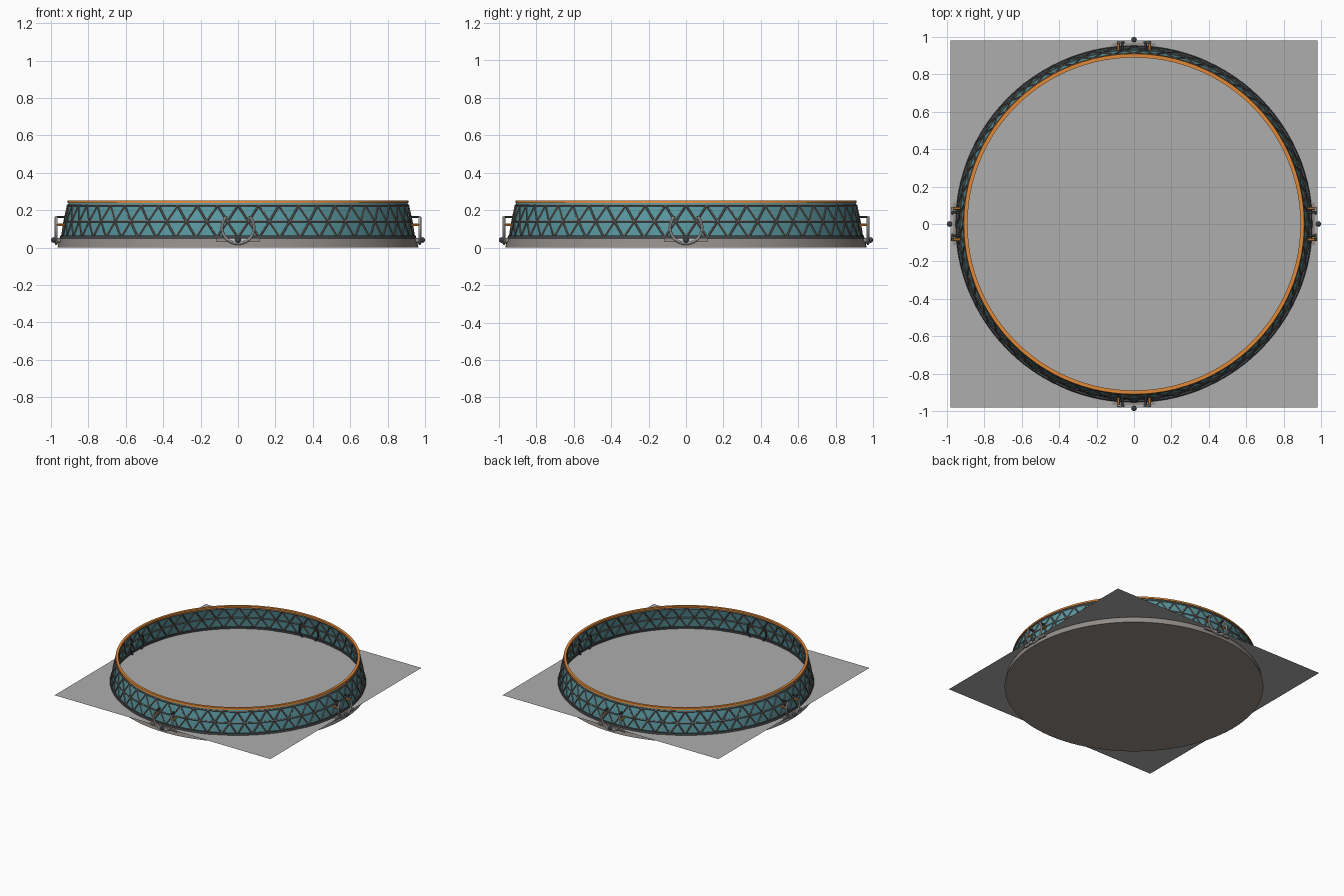
import bpy, bmesh
from math import sin, cos, pi, sqrt, radians
from mathutils import Matrix

if "Cube" in bpy.data.objects:
    bpy.data.objects.remove(bpy.data.objects["Cube"])


def material(name, col):
    m = bpy.data.materials.new(name)
    m.diffuse_color = (*col, 1)
    m.use_nodes = True
    m.node_tree.nodes["Principled BSDF"].inputs["Base Color"].default_value = m.diffuse_color
    return m


TEAL = material("teal_skin", (0.10, 0.31, 0.35))
STRUT = material("strut_metal", (0.16, 0.14, 0.13))
ORANGE = material("orange_trim", (0.75, 0.25, 0.04))
DARK = material("dark_metal", (0.05, 0.055, 0.06))
STONE = material("warm_grey", (0.30, 0.27, 0.25))
PALE = material("pale_metal", (0.55, 0.56, 0.55))
PLATE = material("plate_grey", (0.42, 0.42, 0.42))

CZ, R = -0.03, 0.945           # dome sphere centre height and radius
N = 52                         # triangles around the dome


def dome_r(z):
    return sqrt(R * R - (z - CZ) ** 2)


def polar(r, a, z):
    return (r * cos(a), r * sin(a), z)


def finish(ob, mat, smooth=True):
    ob.data.materials.append(mat)
    bpy.ops.object.select_all(action='DESELECT')
    ob.select_set(True)
    bpy.context.view_layer.objects.active = ob
    if smooth:
        bpy.ops.object.shade_smooth_by_angle(angle=radians(40))
    return ob


def mesh_object(name, bm, mat, smooth=True):
    me = bpy.data.meshes.new(name)
    bm.to_mesh(me)
    bm.free()
    ob = bpy.data.objects.new(name, me)
    bpy.context.collection.objects.link(ob)
    return finish(ob, mat, smooth)


def tubes(name, paths, radius, mat, rot=0.0, res=1):
    """Round rods along (points, cyclic) paths, turned to a mesh."""
    cu = bpy.data.curves.new(name, 'CURVE')
    cu.dimensions = '3D'
    cu.bevel_depth, cu.bevel_resolution, cu.use_fill_caps = radius, res, True
    for pts, cyclic in paths:
        s = cu.splines.new('POLY')
        s.points.add(len(pts) - 1)
        for p, co in zip(s.points, pts):
            p.co = (*co, 1)
        s.use_cyclic_u = cyclic
    ob = bpy.data.objects.new(name, cu)
    bpy.context.collection.objects.link(ob)
    ob.rotation_euler.z = rot
    bpy.ops.object.select_all(action='DESELECT')
    ob.select_set(True)
    bpy.context.view_layer.objects.active = ob
    bpy.ops.object.convert(target='MESH')
    return finish(bpy.context.object, mat)


def lathe(name, profile, mat, closed=False, seg=104):
    bm = bmesh.new()
    rings = [[bm.verts.new(polar(r, 2 * pi * i / seg, z)) for i in range(seg)]
             for r, z in profile]
    pairs = list(zip(rings, rings[1:]))
    if closed:
        pairs.append((rings[-1], rings[0]))
    for a, b in pairs:
        for i in range(seg):
            j = (i + 1) % seg
            bm.faces.new((a[i], a[j], b[j], b[i]))
    return mesh_object(name, bm, mat)


def box(name, lo, hi, mat, rot=0.0):
    bm = bmesh.new()
    bmesh.ops.create_cube(bm, size=1)
    for v in bm.verts:
        v.co = [(l + h) / 2 + c * (h - l) for l, h, c in zip(lo, hi, v.co)]
    bm.transform(Matrix.Rotation(rot, 4, 'Z'))
    return mesh_object(name, bm, mat, False)


def flat_square(name, half, z, mat):
    bm = bmesh.new()
    bm.faces.new([bm.verts.new((x * half, y * half, z))
                  for x, y in ((-1, -1), (1, -1), (1, 1), (-1, 1))])
    return mesh_object(name, bm, mat, False)


# Foundation disc and the thin ground plates
bm = bmesh.new()
bmesh.ops.create_cone(bm, cap_ends=True, segments=96, radius1=0.965,
                      radius2=0.955, depth=0.046,
                      matrix=Matrix.Translation((0, 0, 0.023)))
mesh_object("foundation_disc", bm, STONE)
flat_square("ground_plate", 0.98, 0.048, PLATE)
flat_square("inner_ground_plate", 0.88, 0.05, PLATE)

# Curved wall skin, the lowest band of a dome
lathe("wall_skin", [(dome_r(z), z) for z in (0.05, 0.09, 0.145, 0.2, 0.25)], TEAL)

# Orange top rim and dark foot rail
lathe("top_rim", [(0.89, 0.238), (0.912, 0.238), (0.91, 0.253), (0.89, 0.253)],
      ORANGE, closed=True)
lathe("foot_rail", [(0.928, 0.046), (0.955, 0.046), (0.95, 0.064), (0.928, 0.064)],
      DARK, closed=True)

# Triangulated struts on the wall
levels = [0.055, 0.14, 0.225]


def node(k, i):
    return polar(dome_r(levels[k]), 2 * pi * (i + 0.5 * (k % 2)) / N, levels[k])


paths = [([node(k, i) for i in range(N)], True) for k in range(3)]
for i in range(N):
    for d in (0, 1):
        paths.append(([node(0, i + d), node(1, i)], False))
        paths.append(([node(1, i), node(2, i + d)], False))
tubes("wall_struts", paths, 0.006, STRUT)

# Four open-topped entrance frames, modelled at the front and turned around
HZ, HR = 0.107, 0.085


def hoop(y, r=HR, a0=138, a1=402, n=36):
    return [(r * cos(radians(a0 + (a1 - a0) * t / n)), y,
             HZ + r * sin(radians(a0 + (a1 - a0) * t / n))) for t in range(n + 1)]


for q in range(4):
    rot = q * pi / 2
    tubes(f"entrance_hoop_{q}", [(hoop(-0.972), False)], 0.008, PALE, rot, 2)
    tubes(f"entrance_inner_hoop_{q}", [(hoop(-0.918), False)], 0.007, DARK, rot, 2)
    # rods joining the two hoops
    top = hoop(0)[0]
    tubes(f"entrance_top_rods_{q}",
          [([(s * top[0], -0.975, top[2]), (s * top[0], -0.91, top[2])], False)
           for s in (-1, 1)], 0.007, DARK, rot)
    tubes(f"entrance_orange_rods_{q}",
          [([(s * 0.083, -0.97, 0.123), (s * 0.083, -0.92, 0.123)], False)
           for s in (-1, 1)], 0.008, ORANGE, rot)
    # curved floor of the entrance, flat on top
    bm = bmesh.new()
    arc = [p for p in hoop(-0.974) if p[2] < 0.048]
    front = bm.faces.new([bm.verts.new(p) for p in arc])
    ext = bmesh.ops.extrude_face_region(bm, geom=[front])
    for v in ext["geom"]:
        if isinstance(v, bmesh.types.BMVert):
            v.co.y = -0.90
    bmesh.ops.recalc_face_normals(bm, faces=bm.faces)
    bm.transform(Matrix.Rotation(rot, 4, 'Z'))
    mesh_object(f"entrance_floor_{q}", bm, PALE, False)
    # step plate and small lamp
    box(f"entrance_step_{q}", (-0.115, -0.968, 0.03), (0.115, -0.93, 0.051), STONE, rot)
    bm = bmesh.new()
    bmesh.ops.create_uvsphere(bm, u_segments=16, v_segments=10, radius=0.015,
                              matrix=Matrix.Rotation(rot, 4, 'Z')
                              @ Matrix.Translation((0, -0.985, 0.041)))
    mesh_object(f"entrance_lamp_{q}", bm, DARK)
